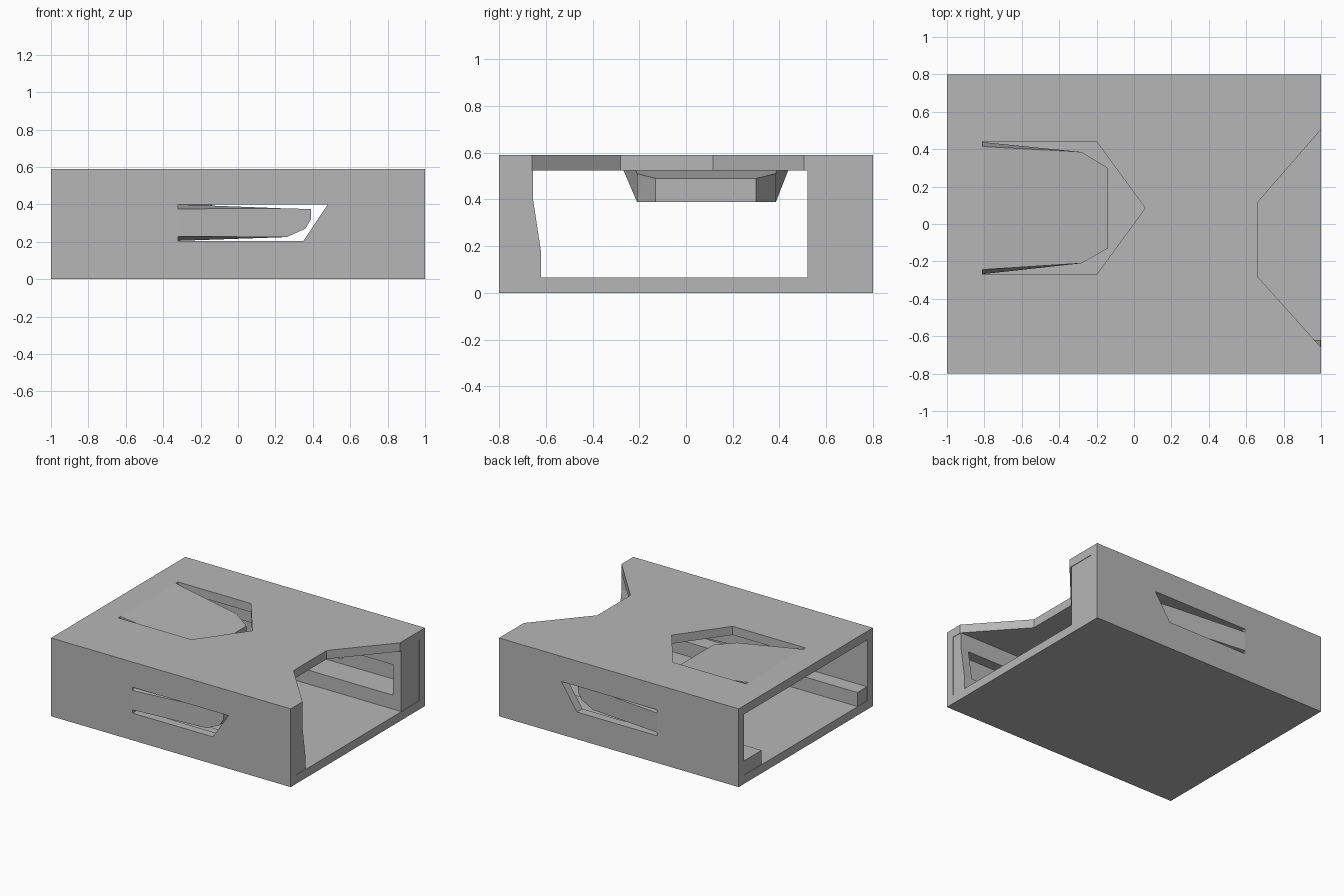
import bpy, bmesh

if "Cube" in bpy.data.objects:
    bpy.data.objects.remove(bpy.data.objects["Cube"], do_unlink=True)

GREY = (0.47, 0.47, 0.47, 1)
mat = bpy.data.materials.new("plain grey")
mat.use_nodes = True
mat.diffuse_color = GREY
mat.node_tree.nodes["Principled BSDF"].inputs["Base Color"].default_value = GREY

HALF_Y, TOP, WALL = 0.8, 0.59, 0.065
INNER_Y, CEIL = HALF_Y - WALL, TOP - WALL


def finish(name, bm):
    bmesh.ops.recalc_face_normals(bm, faces=bm.faces)
    mesh = bpy.data.meshes.new(name)
    bm.to_mesh(mesh)
    bm.free()
    mesh.materials.append(mat)
    obj = bpy.data.objects.new(name, mesh)
    bpy.context.scene.collection.objects.link(obj)
    return obj


def prism(name, outline, axis, lo, hi):
    """Extrude a 2D outline along one axis."""
    def place(p, d):
        co = list(p)
        co.insert("xyz".index(axis), d)
        return co
    bm = bmesh.new()
    face = bm.faces.new([bm.verts.new(place(p, lo)) for p in outline])
    new = bmesh.ops.extrude_face_region(bm, geom=[face])["geom"]
    shift = [0, 0, 0]
    shift["xyz".index(axis)] = hi - lo
    bmesh.ops.translate(bm, vec=shift,
                        verts=[v for v in new if isinstance(v, bmesh.types.BMVert)])
    return finish(name, bm)


def box(name, x0, x1, y0, y1, z0, z1):
    return prism(name, [(x0, y0), (x1, y0), (x1, y1), (x0, y1)], "z", z0, z1)


def cut(target, cutter):
    cutter.hide_render = True
    mod = target.modifiers.new("cut", "BOOLEAN")
    mod.operation = "DIFFERENCE"
    mod.solver = "EXACT"
    mod.object = cutter
    bpy.context.view_layer.objects.active = target
    bpy.ops.object.modifier_apply(modifier=mod.name)
    bpy.data.objects.remove(cutter, do_unlink=True)


def tongue(name, outline, place, outer_drop, inner_depth):
    """Spring finger bent inward: hinge at the first and last points,
    underside levels out at the second point."""
    root, kink, tip = outline[0][0], outline[1][0], max(p[0] for p in outline)
    last = len(outline) - 1
    bm = bmesh.new()
    outer, inner = [], []
    for i, (u, v) in enumerate(outline):
        inset = {0: 0.024, last: -0.024}.get(i, 0)
        outer.append(bm.verts.new(place(u, v + inset, outer_drop * (u - root) / (tip - root))))
        t = min(1, (u - root) / (kink - root))
        inner.append(bm.verts.new(place(u, v, WALL + (inner_depth - WALL) * t)))
    bm.faces.new(outer)
    bm.faces.new([inner[0], inner[1], inner[-2], inner[-1]])
    bm.faces.new(inner[1:-1])
    for i in range(len(outline)):
        j = (i + 1) % len(outline)
        bm.faces.new([outer[i], outer[j], inner[j], inner[i]])
    return finish(name, bm)


# Sleeve open at both ends, with top window, end notch and side windows
sleeve = box("sleeve", -1, 1, -HALF_Y, HALF_Y, 0, TOP)
cut(sleeve, box("bore", -1.2, 1.2, -INNER_Y, INNER_Y, WALL, CEIL))
cut(sleeve, prism("top_window", [(-.81, -.27), (-.2, -.27), (.06, .085), (-.2, .44), (-.81, .44)],
                  "z", 0.4, 0.8))
cut(sleeve, prism("notch", [(1.17, -.85), (.66, -.28), (.66, .115), (1.17, .7)], "z", 0.5, 0.8))
for s in (-1, 1):
    cut(sleeve, prism("side_window", [(-.32, .205), (.35, .205), (.48, .4), (-.32, .4)],
                      "y", s * 0.6, s * 1.0))

# Bent spring tongues
tongue("top_tongue", [(-.81, -.268), (-.28, -.21), (-.14, -.13), (-.14, .3), (-.28, .385), (-.81, .438)],
       lambda u, v, d: (u, v, TOP - d), 0.1, 0.2)
side = [(-.32, .205), (.26, .225), (.36, .27), (.39, .32), (.39, .375), (.26, .378), (-.32, .4)]
for s, name in ((-1, "front_tongue"), (1, "back_tongue")):
    tongue(name, side, lambda u, v, d: (u, s * (HALF_Y - d), v), 0.07, 0.15)

# Guide rails along both walls, joined by a block at the notched end
LOW, HIGH, BLOCK, END = 0.17, 0.4, 0.93, 0.996
for s, name, low_y, high_y in ((-1, "front", .62, .655), (1, "back", .52, .52)):
    box(name + "_lower_rail", -END, BLOCK, s * low_y, s * INNER_Y, WALL, LOW)
    box(name + "_upper_rail", -0.6, BLOCK, s * high_y, s * INNER_Y, HIGH, CEIL)
    prism(name + "_end_block",
          [(s * INNER_Y, WALL), (s * low_y, WALL), (s * low_y, LOW), (s * high_y, HIGH),
           (s * high_y, CEIL), (s * INNER_Y, CEIL)], "x", BLOCK, END)
